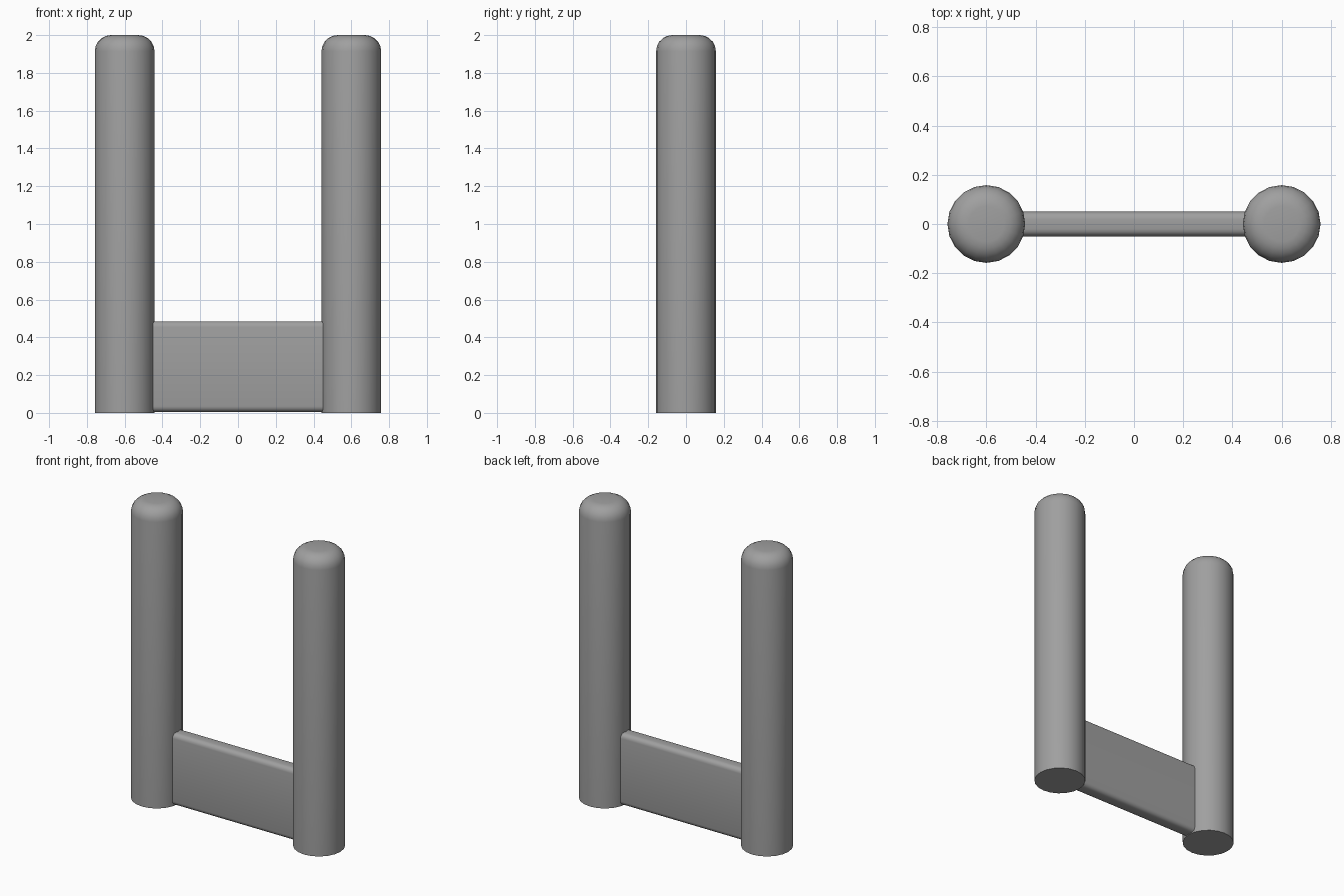
import bpy
import bmesh
from mathutils import Matrix, Vector

cube = bpy.data.objects.get("Cube")
if cube:
    bpy.data.objects.remove(cube, do_unlink=True)

POST_RADIUS, POST_HEIGHT, POST_X = 0.158, 2.0, 0.6

grey = bpy.data.materials.new("plain grey")
grey.use_nodes = True
colour = (0.35, 0.35, 0.35, 1)
grey.diffuse_color = colour
grey.node_tree.nodes["Principled BSDF"].inputs["Base Color"].default_value = colour


def finish(name, bm):
    """Turn the bmesh into a smooth shaded grey object."""
    bmesh.ops.recalc_face_normals(bm, faces=bm.faces)
    mesh = bpy.data.meshes.new(name)
    bm.to_mesh(mesh)
    bm.free()
    mesh.materials.append(grey)
    obj = bpy.data.objects.new(name, mesh)
    bpy.context.collection.objects.link(obj)
    bpy.ops.object.select_all(action="DESELECT")
    obj.select_set(True)
    bpy.context.view_layer.objects.active = obj
    bpy.ops.object.shade_smooth_by_angle(angle=0.8)
    return obj


def post(name, x):
    """Upright post with a flat foot and a rounded top."""
    bm = bmesh.new()
    bmesh.ops.create_cone(bm, cap_ends=True, segments=20, radius1=POST_RADIUS,
                          radius2=POST_RADIUS, depth=POST_HEIGHT,
                          matrix=Matrix.Translation((x, 0, POST_HEIGHT / 2)))
    rim = [e for e in bm.edges if all(v.co.z > POST_HEIGHT - 0.01 for v in e.verts)]
    bmesh.ops.bevel(bm, geom=rim, offset=0.085, segments=5, profile=0.5,
                    affect="EDGES")
    return finish(name, bm)


def crossbar(name, size, centre):
    """Low panel between the posts, with its long edges rounded."""
    bm = bmesh.new()
    bmesh.ops.create_cube(bm, size=1, matrix=Matrix.Translation(centre)
                          @ Matrix.Diagonal(Vector(size).to_4d()))
    long_edges = [e for e in bm.edges
                  if abs(e.verts[0].co.x - e.verts[1].co.x) > 0.5]
    bmesh.ops.bevel(bm, geom=long_edges, offset=0.03, segments=4, profile=0.5,
                    affect="EDGES")
    return finish(name, bm)


# Two posts joined by the panel, which runs into both of them
post("left_post", POST_X)
post("right_post", -POST_X)
crossbar("crossbar", (1.14, 0.1, 0.48), (0, 0, 0.245))
